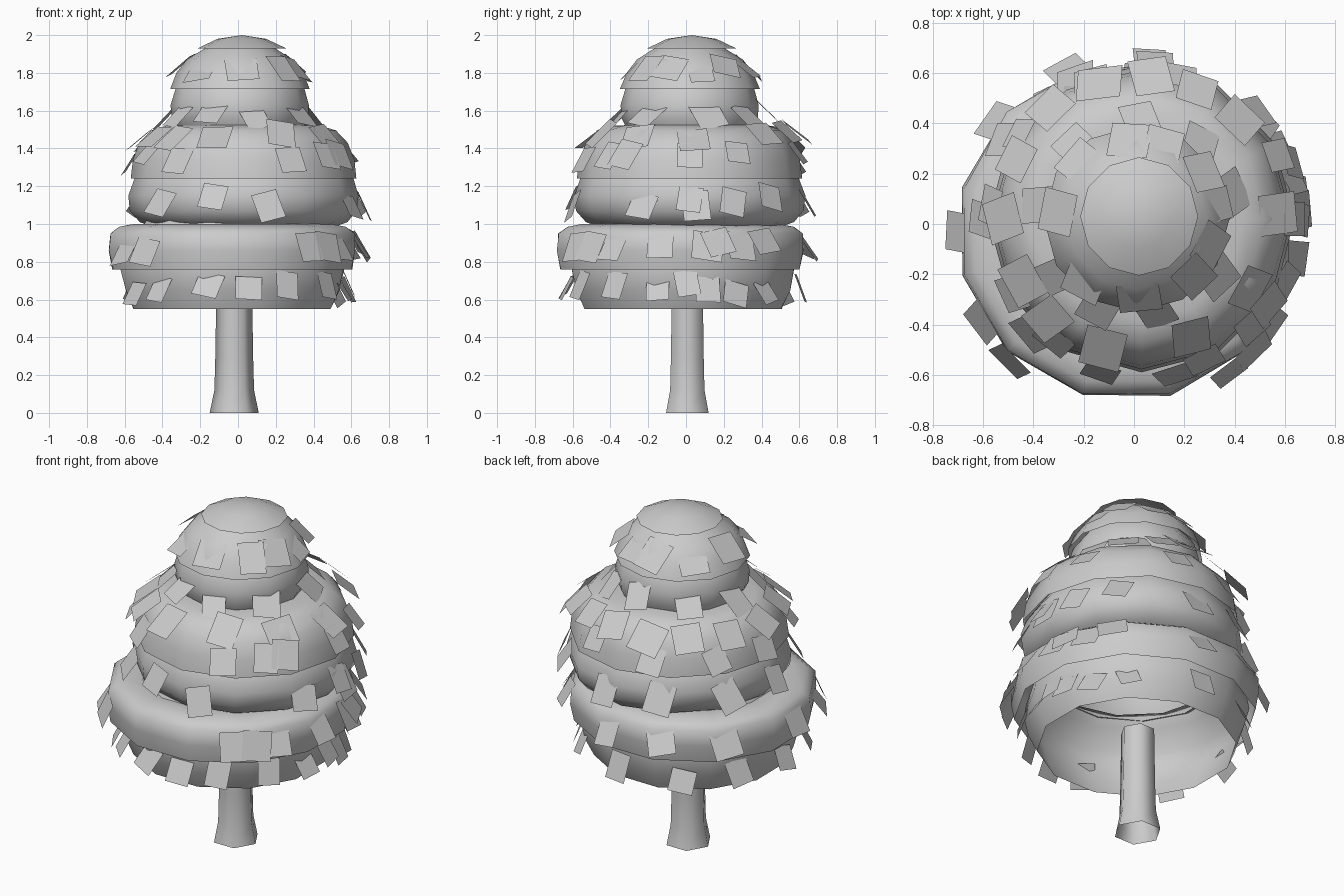
import bpy
import bmesh
import math
import random
from mathutils import Vector, Matrix

random.seed(11)

default_cube = bpy.data.objects.get("Cube")
if default_cube:
    bpy.data.objects.remove(default_cube, do_unlink=True)

grey = bpy.data.materials.new("plain_grey")
grey.use_nodes = True
grey.diffuse_color = (0.6, 0.6, 0.6, 1)
grey.node_tree.nodes["Principled BSDF"].inputs["Base Color"].default_value = (0.6, 0.6, 0.6, 1)


def finish(bm, name, smooth):
    """Turn a bmesh into a named, shaded object."""
    mesh = bpy.data.meshes.new(name)
    for face in bm.faces:
        face.smooth = smooth
    bm.to_mesh(mesh)
    bm.free()
    mesh.materials.append(grey)
    obj = bpy.data.objects.new(name, mesh)
    bpy.context.scene.collection.objects.link(obj)
    return obj


def lathe(name, profile, centre, sides=12, wobble=0.006, turn=0.0):
    """Open shell of revolution; a radius of zero closes it at a point."""
    bm = bmesh.new()
    previous = None
    for radius, height in profile:
        count = sides if radius > 0 else 1
        ring = []
        for i in range(count):
            angle = turn + math.tau * i / sides
            r = radius * (1 + random.uniform(-wobble, wobble))
            ring.append(bm.verts.new((centre[0] + r * math.cos(angle),
                                      centre[1] + r * math.sin(angle), height)))
        if previous:
            for i in range(sides):
                j = (i + 1) % sides
                if count == 1:
                    bm.faces.new((previous[i], previous[j], ring[0]))
                else:
                    bm.faces.new((previous[i], previous[j], ring[j], ring[i]))
        previous = ring
    return finish(bm, name, True)


def leaf_row(name, centre, radius, height, slope, size, angles):
    """Ring of flat square leaves that flare outward and down."""
    bm = bmesh.new()
    for degrees in angles:
        a = math.radians(degrees)
        out = Vector((math.cos(a), math.sin(a), 0))
        side = Vector((-math.sin(a), math.cos(a), 0))
        pitch = math.radians(slope + random.uniform(-7, 7))
        down = out * math.cos(pitch) - Vector((0, 0, math.sin(pitch)))
        roll = Matrix.Rotation(math.radians(random.uniform(-18, 18)), 3, side.cross(down))
        side, down = roll @ side, roll @ down
        middle = Vector((centre[0], centre[1], height + random.uniform(-0.03, 0.03)))
        middle += out * (radius + random.uniform(-0.01, 0.015))
        width = side * size * random.uniform(0.4, 0.52)
        length = down * size * random.uniform(0.45, 0.56)
        bm.faces.new([bm.verts.new(p) for p in (
            middle - width - length, middle - width + length,
            middle + width + length, middle + width - length)])
    return finish(bm, name, False)


# Six-sided trunk with a flared foot
lathe("trunk", [(0.13, 0), (0.105, 0.12), (0.1, 0.3), (0.095, 0.63)],
      (-0.02, 0.007), sides=6, wobble=0)

# Foliage tiers, each an open skirt overlapping the one below
half = math.pi / 12
low, wide, mid, high, tip = (-0.03, -0.015), (-0.03, -0.03), (0.03, 0.02), (0.01, 0.02), (0.02, 0.03)
lathe("bottom_skirt", [(0.54, 0.55), (0.585, 0.65), (0.61, 0.76), (0.6, 0.84),
                       (0.52, 0.95), (0.45, 1.05), (0.43, 1.2)], low, turn=half)
lathe("lower_tier", [(0.655, 0.76), (0.675, 0.86), (0.67, 0.95), (0.62, 0.985),
                     (0.54, 1.0), (0.47, 0.99)], wide, turn=half)
lathe("middle_skirt", [(0.48, 0.985), (0.55, 1.01), (0.6, 1.07), (0.61, 1.15),
                       (0.58, 1.24), (0.53, 1.32)], mid)
lathe("middle_tier", [(0.597, 1.24), (0.585, 1.34), (0.55, 1.43), (0.49, 1.495),
                      (0.41, 1.52), (0.3, 1.525)], mid)
lathe("upper_skirt", [(0.33, 1.5), (0.36, 1.56), (0.365, 1.63), (0.34, 1.72), (0.29, 1.79)], high)
lathe("upper_tier", [(0.37, 1.715), (0.335, 1.8), (0.28, 1.87), (0.17, 1.94)], high)
lathe("crown_cap", [(0.235, 1.93), (0.13, 1.98), (0, 2.0)], tip)

# Leaves scattered on every tier
leaf_row("bottom_leaves", low, 0.61, 0.66, 64, 0.14,
         [213, 230, 258, 278, 298, 324, 347, 2, 12, 27, 46, 85, 120, 150, 180])
leaf_row("lower_leaves", wide, 0.68, 0.88, 62, 0.16,
         [180, 212, 228, 306, 317, 328, 351, 12, 17, 28, 40, 82, 110, 140])
leaf_row("middle_skirt_leaves", mid, 0.63, 1.12, 62, 0.155,
         [180, 226, 255, 282, 336, 0, 3, 21, 43, 85, 115, 150])
leaf_row("middle_tier_leaves", mid, 0.6, 1.35, 55, 0.15,
         [175, 210, 234, 294, 316, 326, 0, 25, 75, 110, 145])
leaf_row("shoulder_leaves", (0.02, 0.04), 0.54, 1.46, 42, 0.175,
         [156, 130, 107, 85, 65, 43, 0, 326, 293, 255, 229, 210, 182])
leaf_row("upper_skirt_leaves", high, 0.39, 1.58, 45, 0.16,
         [15, 50, 88, 130, 172, 215, 247, 282, 325])
leaf_row("upper_tier_leaves", high, 0.32, 1.82, 40, 0.165,
         [10, 35, 70, 95, 135, 175, 230, 272, 315, 340])
